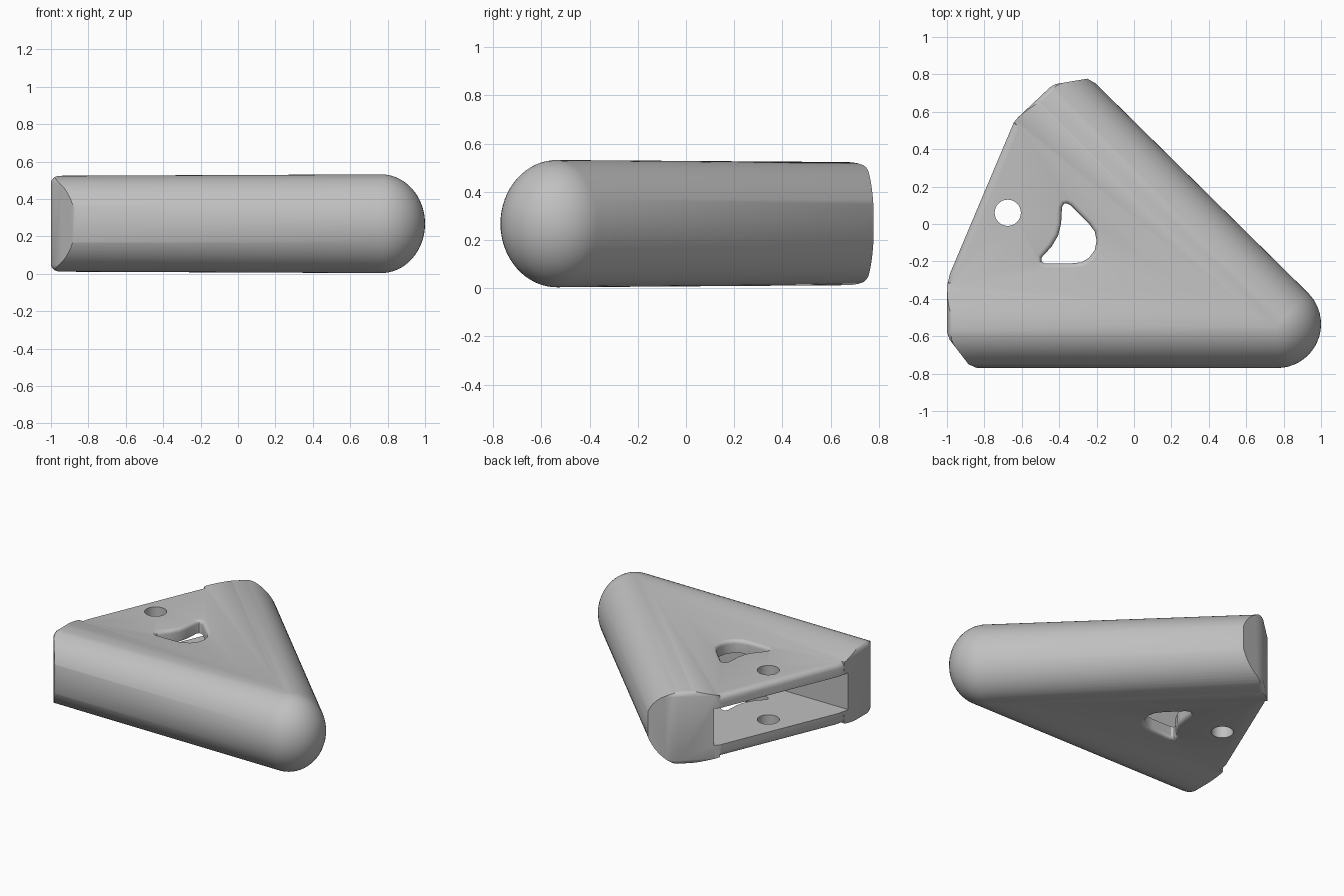
import bpy, bmesh, math
from mathutils import Vector, Matrix

if "Cube" in bpy.data.objects:
    bpy.data.objects.remove(bpy.data.objects["Cube"])

MID, R = 0.268, 0.235                      # mid height, edge radius
BAR, NOSE, WEB = 0.254, 0.264, 0.215       # half heights
FILLET = 0.04

grey = bpy.data.materials.new("plain_grey")
grey.use_nodes = True
grey.diffuse_color = (0.53, 0.53, 0.53, 1)
grey.node_tree.nodes["Principled BSDF"].inputs["Base Color"].default_value = (0.53, 0.53, 0.53, 1)


def make_object(name, bm):
    bmesh.ops.recalc_face_normals(bm, faces=bm.faces)
    mesh = bpy.data.meshes.new(name)
    bm.to_mesh(mesh)
    bm.free()
    mesh.materials.append(grey)
    obj = bpy.data.objects.new(name, mesh)
    bpy.context.collection.objects.link(obj)
    return obj


def ellipsoid(x, y, half):
    bm = bmesh.new()
    place = Matrix.Translation((x, y, MID)) @ Matrix.Diagonal((R, R, half, 1))
    bmesh.ops.create_uvsphere(bm, u_segments=48, v_segments=32, radius=1, matrix=place)
    points = [v.co.copy() for v in bm.verts]
    bm.free()
    return points


def hull(points):
    bm = bmesh.new()
    for p in points:
        bm.verts.new(p)
    bmesh.ops.convex_hull(bm, input=bm.verts[:])
    bmesh.ops.delete(bm, geom=[v for v in bm.verts if not v.link_faces], context='VERTS')
    bmesh.ops.dissolve_limit(bm, angle_limit=0.003, verts=bm.verts[:], edges=bm.edges[:])
    bmesh.ops.recalc_face_normals(bm, faces=bm.faces)
    return bm


def loft(name, rings):
    """Closed solid through a stack of matching rings."""
    bm = bmesh.new()
    loops = [[bm.verts.new(p) for p in ring] for ring in rings]
    n = len(loops[0])
    for low, high in zip(loops, loops[1:]):
        for i in range(n):
            j = (i + 1) % n
            bm.faces.new((low[i], low[j], high[j], high[i]))
    bm.faces.new(loops[0][::-1])
    bm.faces.new(loops[-1])
    return make_object(name, bm)


def combine(target, tool, operation):
    mod = target.modifiers.new(tool.name, 'BOOLEAN')
    mod.operation, mod.object, mod.solver = operation, tool, 'EXACT'
    bpy.context.view_layer.objects.active = target
    bpy.ops.object.modifier_apply(modifier=mod.name)
    bpy.data.objects.remove(tool)


def cut(bm, point, normal):
    bmesh.ops.bisect_plane(bm, geom=bm.verts[:] + bm.edges[:] + bm.faces[:], dist=1e-5,
                           plane_co=point, plane_no=normal, clear_outer=True)
    bmesh.ops.holes_fill(bm, edges=[e for e in bm.edges if e.is_boundary], sides=0)


# Outline of the open side, with eased corners
TRIM = [(-0.84, -0.77), (-0.885, -0.75), (-0.985, -0.62), (-1, -0.58), (-1, -0.33),
        (-0.985, -0.265), (-0.645, 0.54), (-0.62, 0.57), (-0.45, 0.73), (-0.42, 0.748),
        (-0.25, 0.777), (-0.22, 0.76)]


def trim(bm, half, inset):
    """Cut upright sides and round over their top and bottom edges."""
    for a, b in zip(TRIM, TRIM[1:]):
        out = Vector((a[1] - b[1], b[0] - a[0], 0)).normalized()
        base = Vector((a[0], a[1], MID)) - out * inset
        cut(bm, base, out)
        for side in (1, -1):
            centre = base - out * FILLET + Vector((0, 0, side * (half - FILLET)))
            for degrees in (18, 36, 54, 72):
                t = math.radians(degrees)
                normal = out * math.cos(t) + Vector((0, 0, side * math.sin(t)))
                cut(bm, centre + normal * FILLET, normal)


nose = Vector((0.765, -0.535))
far_ends = [Vector((-1.5, -0.535)), Vector((-0.66, 0.87))]


def rounded_bar(name, end, turn):
    """Oval bar from the nose, with a shoulder sloping in towards the web."""
    along = (end - nose).normalized()
    inward = Vector((-along.y, along.x)) * turn * 0.22
    points = ellipsoid(*nose, NOSE) + ellipsoid(*end, BAR)
    for p in (nose + along * 0.36 + inward, end + inward):
        points += [Vector((p.x, p.y, MID + s * (WEB - 0.002))) for s in (1, -1)]
    bm = hull(points)
    trim(bm, BAR, 0)
    return make_object(name, bm)


# Two rounded bars joined by a thinner web
body = rounded_bar("wedge_body", far_ends[0], -1)
combine(body, rounded_bar("diagonal_bar", far_ends[1], 1), 'UNION')
web = hull([(p.x, p.y, MID + s * WEB) for p in [nose] + far_ends for s in (1, -1)])
trim(web, WEB, 0.001)
combine(body, make_object("web", web), 'UNION')

# Triangular pocket opening on the slanted side
pocket = [(-1.3, -0.35), (0.308, -0.35), (-0.615, 0.573), (-0.9, 0.858), (-1.3, 0.858)]
combine(body, loft("pocket", [[(x, y, z) for x, y in pocket] for z in (0.14, 0.395)]), 'DIFFERENCE')

# Round pin hole
circle = [(-0.675 + 0.07 * math.cos(i * math.tau / 40), 0.06 + 0.07 * math.sin(i * math.tau / 40))
          for i in range(40)]
combine(body, loft("pin_hole", [[(x, y, z) for x, y in circle] for z in (-0.2, 0.8)]), 'DIFFERENCE')

# Curved finger hole with flared rims
outline = [(-0.36, 0.11), (-0.34, 0.1), (-0.24, 0), (-0.21, -0.04), (-0.2, -0.09), (-0.21, -0.14),
           (-0.24, -0.18), (-0.28, -0.205), (-0.33, -0.21), (-0.48, -0.21), (-0.495, -0.2),
           (-0.495, -0.18), (-0.44, -0.12), (-0.405, -0.06), (-0.39, 0), (-0.385, 0.09), (-0.375, 0.108)]


def widened(points, d, z):
    ring = []
    for i, (x, y) in enumerate(points):
        p, q = points[i - 1], points[(i + 1) % len(points)]
        out = Vector((p[1] - q[1], q[0] - p[0])).normalized()
        ring.append((x + out.x * d, y + out.y * d, z))
    return ring


flare = [(0.025 * (1 - math.cos(t)), WEB - 0.025 + 0.025 * math.sin(t))
         for t in (i * math.pi / 8 for i in range(5))]
flare.append((0.025, 0.4))
levels = [(d, MID - h) for d, h in reversed(flare)] + [(d, MID + h) for d, h in flare]
combine(body, loft("finger_hole", [widened(outline, d, z) for d, z in levels]), 'DIFFERENCE')

# Smooth rounded areas, crisp openings
bpy.ops.object.select_all(action='DESELECT')
body.select_set(True)
bpy.context.view_layer.objects.active = body
bpy.ops.object.shade_smooth_by_angle(angle=math.radians(32))
